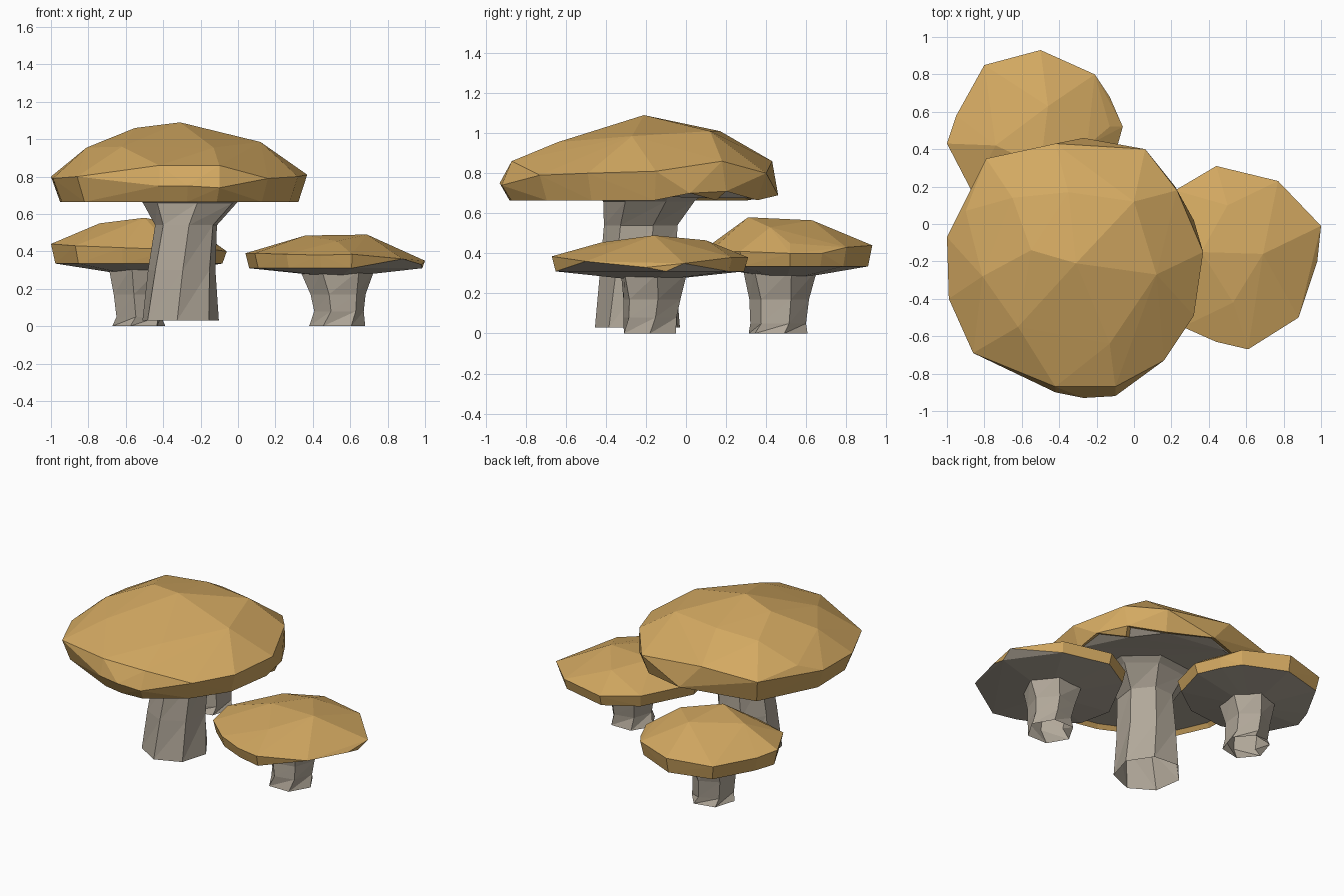
import bpy, bmesh, math
from mathutils import Vector

if "Cube" in bpy.data.objects:
    bpy.data.objects.remove(bpy.data.objects["Cube"])


def material(name, rgb):
    m = bpy.data.materials.new(name)
    m.diffuse_color = (*rgb, 1)
    m.use_nodes = True
    m.node_tree.nodes["Principled BSDF"].inputs["Base Color"].default_value = m.diffuse_color
    return m


TAN = material("cap tan", (0.65, 0.395, 0.12))
BEIGE = material("stem beige", (0.44, 0.39, 0.32))


def add_object(name, bm, mats):
    mesh = bpy.data.meshes.new(name)
    for m in mats:
        mesh.materials.append(m)
    bm.to_mesh(mesh)
    bm.free()
    bpy.context.collection.objects.link(bpy.data.objects.new(name, mesh))


def cap(name, dome, rim, hub, edge_z, shrink, lip=0):
    """Faceted cap: hull of dome points, widest rim, tucked-in lower edge and hub below."""
    c = Vector(hub)
    lower = [(c.x + (x - c.x) * shrink, c.y + (y - c.y) * shrink, edge_z)
             for x, y, z in rim if z > edge_z + 0.05]
    bm = bmesh.new()
    for p in dome + rim + lower + [hub]:
        bm.verts.new(p)
    bmesh.ops.convex_hull(bm, input=bm.verts)
    loose = [v for v in bm.verts if not v.link_faces]
    bmesh.ops.delete(bm, geom=loose, context='VERTS')
    bmesh.ops.recalc_face_normals(bm, faces=bm.faces)
    bm.normal_update()
    under = [f for f in bm.faces if f.normal.z < -0.75]
    for f in under:  # underside matches the stem
        f.material_index = 1
    if lip:  # recessed underside with a cap-coloured lip
        ring = bmesh.ops.inset_region(bm, faces=under, thickness=lip, depth=-lip)
        for f in ring["faces"]:
            f.material_index = 0
    add_object(name, bm, [TAN, BEIGE])


def stem(name, rings, sides, turn):
    """Angular stem open at the foot: rings of (x, y, z, radius x, radius y, twist)."""
    bm = bmesh.new()
    loops = []
    for x, y, z, rx, ry, twist in rings:
        angles = [turn + twist + i * math.tau / sides for i in range(sides)]
        loops.append([bm.verts.new((x + rx * math.cos(a), y + ry * math.sin(a), z))
                      for a in angles])
    for a, b in zip(loops, loops[1:]):
        for i in range(sides):
            j = (i + 1) % sides
            bm.faces.new((a[i], a[j], b[j]))
            bm.faces.new((a[i], b[j], b[i]))
    add_object(name, bm, [BEIGE])


# Large mushroom
cap("large_cap",
    [(-.31, -.21, 1.09), (-.55, -.14, 1.06), (0, .12, 1.01), (.12, -.27, .985),
     (-.13, -.64, .955), (-.62, -.55, .96), (-.81, -.28, .955), (-.65, .14, .99),
     (-.35, .17, 1.01), (-.13, -.25, 1.035)],
    [(-1, -.07, .80), (-.99, -.40, .79), (-.86, -.69, .80), (-.42, -.87, .86),
     (-.42, -.90, .75), (-.27, -.93, .75), (-.10, -.92, .74), (-.10, -.87, .86),
     (.16, -.73, .79), (.32, -.49, .80), (.37, -.15, .81), (.23, .18, .86),
     (.32, .02, .70), (.22, .20, .71), (.06, .40, .80), (-.27, .46, .69),
     (-.42, .43, .86), (-.79, .35, .82), (-.90, .07, .86)],
    (-.30, -.23, .67), .665, .93, lip=.025)
stem("large_stem",
     [(-.31, -.235, .03, .21, .22, 0), (-.30, -.23, .30, .185, .2, .1),
      (-.275, -.22, .54, .17, .19, .15), (-.25, -.18, .66, .26, .235, .2),
      (-.25, -.18, .70, .32, .29, .2)], 7, .15)

# Back left mushroom
cap("back_cap",
    [(-.50, .31, .58), (-.46, .63, .565), (-.74, .42, .55), (-.25, .42, .53),
     (-.13, .52, .45)],
    [(-1, .43, .44), (-.95, .58, .43), (-.80, .85, .43), (-.50, .93, .44),
     (-.21, .80, .43), (-.13, .68, .40), (-.06, .52, .40), (-.13, .27, .41),
     (-.34, .12, .41), (-.62, .09, .42), (-.87, .18, .43)],
    (-.53, .50, .265), .335, .95)
stem("back_stem",
     [(-.53, .46, 0, .145, .155, 0), (-.53, .46, .05, .13, .14, .2),
      (-.54, .465, .17, .135, .15, .2), (-.53, .47, .32, .17, .19, .1)], 6, .2)

# Right mushroom
cap("right_cap",
    [(.69, -.16, .49), (.36, -.15, .485), (.53, -.42, .455), (.50, .10, .465)],
    [(1, -.01, .35), (.98, -.20, .33), (.88, -.50, .36), (.61, -.67, .385),
     (.44, -.63, .38), (.26, -.55, .385), (.09, -.40, .39), (.04, -.17, .39),
     (.22, .18, .39), (.44, .31, .38), (.77, .23, .38), (.985, -.10, .31)],
    (.54, -.18, .26), .31, .96)
stem("right_stem",
     [(.53, -.18, 0, .15, .15, 0), (.54, -.18, .08, .135, .14, .2),
      (.535, -.17, .17, .15, .15, .2), (.53, -.16, .30, .20, .18, .1)], 6, .0)
